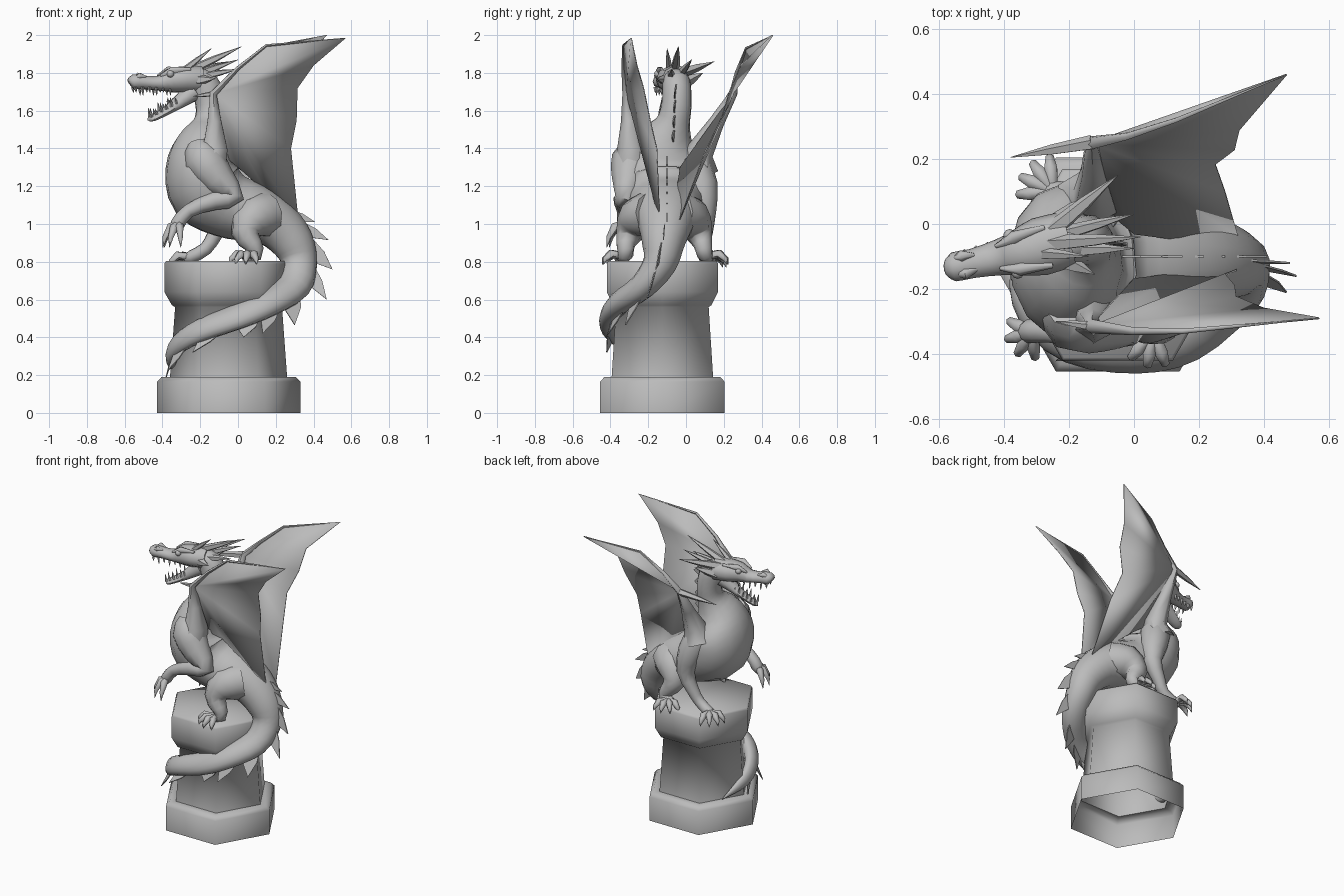
import bpy, bmesh, math
from mathutils import Vector as V

stone = bpy.data.materials.new("grey_stone")
stone.diffuse_color = (0.5, 0.5, 0.5, 1)


def finish(name, bm, angle=40):
    bmesh.ops.recalc_face_normals(bm, faces=bm.faces)
    me = bpy.data.meshes.new(name)
    bm.to_mesh(me)
    bm.free()
    me.materials.append(stone)
    ob = bpy.data.objects.new(name, me)
    bpy.context.collection.objects.link(ob)
    bpy.ops.object.select_all(action='DESELECT')
    bpy.context.view_layer.objects.active = ob
    ob.select_set(True)
    if angle:
        bpy.ops.object.shade_smooth_by_angle(angle=math.radians(angle))
    return ob


def spline(rows, k):
    """Catmull-Rom through rows of (x, y, z, side radius, height radius)."""
    if k == 1:
        return rows
    out, n = [], len(rows)
    for i in range(n - 1):
        a, b, c, d = (rows[min(max(j, 0), n - 1)] for j in range(i - 1, i + 3))
        for s in range(k):
            t = s / k
            out.append([0.5 * (2 * q + (r - p) * t + (2 * p - 5 * q + 4 * r - e) * t * t
                               + (3 * q - p - 3 * r + e) * t ** 3) for p, q, r, e in zip(a, b, c, d)])
    return out + [rows[-1]]


def tube(bm, rows, sides=8, k=1, start=(0, 1, 0)):
    rows = [list(r) + ([r[3]] if len(r) == 4 else []) for r in rows]
    rows = spline(rows, k)
    pts = [V(r[:3]) for r in rows]
    side, rings = V(start), []
    for i, r in enumerate(rows):
        t = (pts[min(i + 1, len(pts) - 1)] - pts[max(i - 1, 0)]).normalized()
        side = side - t * side.dot(t)
        if side.length < 1e-3:
            side = t.orthogonal()
        side.normalize()
        up = t.cross(side)
        rings.append([bm.verts.new(pts[i] + side * max(r[3], .001) * math.cos(a) + up * max(r[4], .001) * math.sin(a))
                      for a in (2 * math.pi * j / sides for j in range(sides))])
    for a, b in zip(rings, rings[1:]):
        for j in range(sides):
            bm.faces.new((a[j], a[(j + 1) % sides], b[(j + 1) % sides], b[j]))
    bm.faces.new(rings[0])
    bm.faces.new(rings[-1])


def limb(name, rows, sides=10, k=2):
    bm = bmesh.new()
    tube(bm, rows, sides, k)
    return finish(name, bm, 60)


def spikes(name, items, sides=5):
    """Tapered spikes given as (base, tip, radius)."""
    bm = bmesh.new()
    for base, tip, r in items:
        b, t = V(base), V(tip)
        tube(bm, [(*b, r), (*b.lerp(t, .5), r * .7), (*t, 0)], sides)
    return finish(name, bm, 60)


# Pedestal: six-sided open shell with a plinth, tapered shaft and heavy cap
bm = bmesh.new()
rings = []
for r, z in [(.38, 0), (.38, .165), (.355, .19), (.31, .19), (.283, .56), (.3, .57), (.34, .64), (.34, .79), (.33, .805)]:
    rings.append([bm.verts.new((-.05 + r * math.cos(j * math.pi / 3), -.125 + r * math.sin(j * math.pi / 3), z))
                  for j in range(6)])
for a, b in zip(rings, rings[1:]):
    for j in range(6):
        bm.faces.new((a[j], a[(j + 1) % 6], b[(j + 1) % 6], b[j]))
bm.faces.new(rings[-1])
finish("pedestal", bm, 62)

# Neck, torso and tail in one sweep, the tail coiling round the shaft
body = [(-.26, -.065, 1.77, .06, .05), (-.18, -.05, 1.74, .075, .08), (-.145, -.05, 1.63, .08, .08),
        (-.15, -.07, 1.53, .095, .09), (-.18, -.11, 1.42, .175, .15), (-.2, -.12, 1.3, .24, .185),
        (-.16, -.115, 1.18, .24, .21), (-.05, -.11, 1.1, .21, .18), (.08, -.11, 1.06, .19, .16),
        (.2, -.11, 1.0, .15, .135), (.29, -.12, .9, .115, .115), (.325, -.14, .79, .09, .095),
        (.295, -.23, .67, .07, .09), (.16, -.355, .58, .06, .08), (0, -.395, .51, .052, .078),
        (-.2, -.37, .435, .05, .068), (-.32, -.27, .36, .04, .062), (-.35, -.14, .28, .03, .045),
        (-.3, .03, .2, .002, .002)]
limb("body_and_tail", body, 14, 3)

# Head: long snout and skull, open lower jaw, brows and eyes
limb("upper_head", [(-.575, -.135, 1.745, .026, .02), (-.555, -.132, 1.753, .045, .04), (-.5, -.122, 1.75, .045, .037),
                    (-.42, -.104, 1.745, .055, .04), (-.36, -.09, 1.76, .07, .065), (-.29, -.07, 1.765, .09, .072),
                    (-.2, -.045, 1.765, .085, .075)], 10)
limb("lower_jaw", [(-.47, -.125, 1.555, .018, .01), (-.45, -.115, 1.56, .033, .017), (-.37, -.095, 1.605, .042, .024),
                   (-.3, -.08, 1.655, .052, .04), (-.24, -.06, 1.7, .06, .055)], 8)
side = V((-.21, .977, 0))
axis = V((-.977, -.21, 0))
mid = V((-.36, -.09, 1.77))
bm = bmesh.new()
for s in (-1, 1):
    tube(bm, [(*(mid + axis * .06 + side * s * .035 + V((0, 0, .015))), .006),
              (*(mid + side * s * .05 + V((0, 0, .045))), .02),
              (*(mid - axis * .1 + side * s * .06 + V((0, 0, .05))), .008)], 6)
    tube(bm, [(*(mid + axis * .19 + side * s * .025 + V((0, 0, .005))), .008),
              (*(mid + axis * .17 + side * s * .028 + V((0, 0, .015))), .018),
              (*(mid + axis * .13 + side * s * .022 + V((0, 0, .005))), .006)], 6)
finish("brows_and_nostrils", bm, 60)
for s in (-1, 1):
    bm = bmesh.new()
    bmesh.ops.create_icosphere(bm, subdivisions=2, radius=.02)
    bmesh.ops.translate(bm, verts=bm.verts, vec=mid + axis * .01 + side * s * .058 + V((0, 0, .025)))
    finish("eye", bm, 60)

teeth = []
for s in (-1, 1):
    for i in range(6):
        u = V((-.55 + .036 * i, -.13 + .009 * i, 1.725)) + side * s * (.034 + .002 * i)
        teeth.append((u, u + V((.004, 0, -.045 if i % 2 else -.03)), .009))
        low = V((-.462 + .026 * i, -.118 + .006 * i, 1.565 + .014 * i)) + side * s * (.022 + .003 * i)
        teeth.append((low, low + V((-.008, 0, .05 if i % 2 == 0 else .032)), .009))
spikes("teeth", teeth, 4)

spikes("horns", [((-.29, -.09, 1.81), (-.14, -.1, 1.93), .02), ((-.26, -.06, 1.81), (.02, -.04, 1.94), .027),
                 ((-.25, -.02, 1.8), (-.05, .15, 1.86), .03), ((-.22, -.03, 1.79), (0, .03, 1.87), .024),
                 ((-.24, -.1, 1.76), (-.12, -.155, 1.77), .034), ((-.2, -.08, 1.78), (.0, -.075, 1.82), .024),
                 ((-.24, 0, 1.75), (-.13, .09, 1.8), .034)], 5)

# Wings: shoulder, wrist, leading edge and tip, then trailing edge back to the body
near = [(-.12, -.29, 1.4), (-.13, -.315, 1.69), (0, -.33, 1.825), (.15, -.33, 1.945), (.57, -.29, 1.985),
        (.4, -.26, 1.84), (.315, -.225, 1.72), (.31, -.19, 1.55), (.28, -.155, 1.4), (.32, -.14, 1.02),
        (.15, -.15, 1.17), (0, -.17, 1.3)]
far = [(-.12, .07, 1.38), (-.13, .25, 1.69), (-.02, .27, 1.8), (.13, .32, 1.93), (.47, .46, 2.0),
       (.325, .29, 1.84), (.31, .23, 1.7), (.25, .185, 1.55), (.28, .1, 1.38), (.32, -.035, 1.02),
       (.15, -.05, 1.17), (0, -.03, 1.3)]
for label, pts, hook, hr in (("near", near, (-.24, -.3, 1.675), .015), ("far", far, (-.38, .205, 1.65), .024)):
    bm = bmesh.new()
    vs = [bm.verts.new(p) for p in pts]
    for i in range(2, len(vs)):
        bm.faces.new((vs[1], vs[i], vs[(i + 1) % len(vs)]))
    ob = finish(label + "_wing_membrane", bm, 60)
    mod = ob.modifiers.new("thickness", 'SOLIDIFY')
    mod.thickness, mod.offset = .006, 0
    root = V(pts[0]) + V((-.03, 0, -.1))
    limb(label + "_wing_arm", [(*root, .1), (*pts[0], .075), (*V(pts[0]).lerp(V(pts[1]), .5), .042), (*pts[1], .022),
                               (*pts[2], .012), (*pts[3], .008), (*pts[4], .001)], 6, 1)
    spikes(label + "_wing_hook", [(pts[1], hook, hr)])

# Limbs: near foreleg is raised, the other three rest on the cap
limb("near_foreleg", [(-.2, -.25, 1.42, .07), (-.18, -.285, 1.34, .11), (-.1, -.305, 1.23, .09),
                      (-.02, -.325, 1.14, .052), (-.12, -.335, 1.125, .05), (-.26, -.33, 1.07, .036),
                      (-.32, -.33, 1.0, .038), (-.34, -.33, .96, .02)])
limb("far_foreleg", [(-.15, .03, 1.32, .1), (-.1, .08, 1.2, .09), (-.07, .1, 1.06, .06), (-.12, .1, .95, .042),
                     (-.17, .09, .87, .036), (-.25, .1, .825, .035), (-.28, .11, .82, .02)])
limb("near_hind_leg", [(.15, -.18, 1.05, .12), (.08, -.25, 1.03, .115), (.04, -.3, .95, .075), (.08, -.32, .89, .05),
                       (.09, -.32, .84, .042), (.03, -.34, .825, .03)])
limb("far_hind_leg", [(.15, -.05, 1.05, .12), (.08, .02, 1.03, .115), (.04, .07, .95, .075), (.08, .09, .89, .05),
                      (.09, .1, .84, .042), (.03, .12, .825, .03)])


# Toes with claws, fanned round a heading and dropping at the ends
def foot(name, c, heading, drop, spread=30, count=4, reach=.07):
    bm = bmesh.new()
    for i in range(count):
        a = math.radians(heading + (i - (count - 1) / 2) * spread)
        d = V((math.cos(a), math.sin(a), 0))
        p = V(c)
        q = p + d * reach + V((0, 0, .014 - drop * .3))
        e = p + d * (reach + .035) + V((0, 0, -.01 - drop * .7))
        f = p + d * (reach + .045) + V((0, 0, -.035 - drop))
        tube(bm, [(*p, .025), (*p.lerp(q, .5), .02), (*q, .023), (*e, .014), (*f, 0)], 6, 1, (0, 0, 1))
    finish(name, bm, 60)


foot("near_fore_claws", (-.315, -.335, 1.0), 215, .09, 42, 4, .04)
foot("far_fore_claws", (-.25, .1, .825), 140, .02)
foot("near_hind_claws", (.06, -.33, .83), 245, .01)
foot("far_hind_claws", (.06, .11, .83), 115, .01)

# Fins: thin swept plates along the tail, back and neck, as (base start, base end, tip)
fins = [((.24, -.1, 1.09), (.3, -.1, 1.01), (.41, -.1, 1.01)), ((.31, -.11, 1.03), (.37, -.12, .93), (.48, -.12, .915)),
        ((.37, -.12, .95), (.39, -.14, .8), (.5, -.16, .76)), ((.38, -.14, .82), (.37, -.18, .68), (.47, -.21, .6)),
        ((.33, -.21, .67), (.24, -.3, .56), (.3, -.32, .465)), ((.24, -.31, .58), (.12, -.38, .51), (.13, -.41, .42)),
        ((.13, -.38, .53), (-.01, -.4, .46), (.03, -.42, .4)), ((-.05, -.4, .46), (-.2, -.38, .4), (-.24, -.42, .32)),
        ((-.24, -.35, .4), (-.33, -.27, .34), (-.37, -.32, .225)), ((-.34, -.24, .32), (-.36, -.16, .27), (-.38, -.14, .19))]
for i in range(5):
    x, z = -.08 + .065 * i, 1.37 - .06 * i
    fins.append(((x, -.1, z - .04), (x + .06, -.1, z - .09), (x + .1, -.1, z - .02)))
for i in range(4):
    z = 1.74 - .08 * i
    fins.append(((-.11, -.05, z), (-.09, -.06, z - .09), (-.02, -.06 - .005 * i, z - .04)))
bm = bmesh.new()
for a, b, t in fins:
    a, b, t = V(a), V(b), V(t)
    crest = a.lerp(t, .7) + (a - b) * .25
    bm.faces.new([bm.verts.new(p) for p in (a, crest, t, b)])
ob = finish("dorsal_fins", bm, 0)
mod = ob.modifiers.new("thickness", 'SOLIDIFY')
mod.thickness, mod.offset = .006, 0
